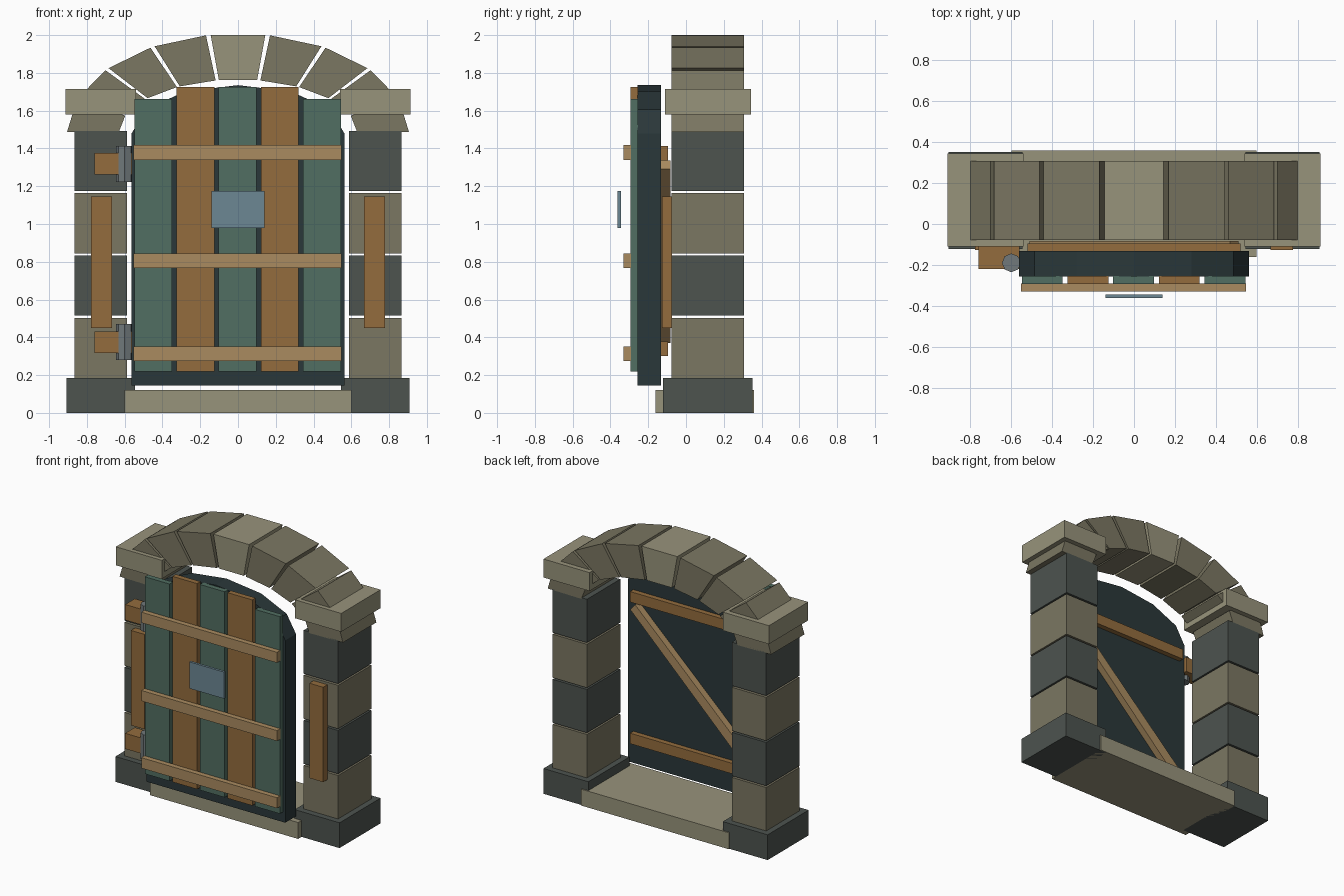
import bpy, bmesh, math
from mathutils import Matrix

if "Cube" in bpy.data.objects:
    bpy.data.objects.remove(bpy.data.objects["Cube"])


def material(name, rgb):
    m = bpy.data.materials.new(name)
    m.diffuse_color = (*[(c / 255) ** 2.2 for c in rgb], 1)
    m.use_nodes = True
    m.node_tree.nodes["Principled BSDF"].inputs["Base Color"].default_value = m.diffuse_color
    return m


PALE = material("pale_stone", (150, 146, 122))
STONE = material("stone", (122, 118, 98))
DARK = material("dark_stone", (78, 84, 80))
BACKING = material("door_backing", (46, 58, 60))
GREEN = material("green_paint", (82, 110, 98))
WOOD = material("wood", (146, 108, 64))
LIGHT_WOOD = material("light_wood", (168, 138, 96))
METAL = material("blue_metal", (108, 134, 146))
IRON = material("iron", (112, 120, 122))


def finish(name, bm, mat):
    bmesh.ops.recalc_face_normals(bm, faces=bm.faces)
    me = bpy.data.meshes.new(name)
    bm.to_mesh(me)
    bm.free()
    me.materials.append(mat)
    ob = bpy.data.objects.new(name, me)
    bpy.context.collection.objects.link(ob)
    return ob


def box(name, x, y, z, mat):
    """Box from (min, max) ranges on each axis."""
    bm = bmesh.new()
    size = [b - a for a, b in (x, y, z)]
    mid = [(a + b) / 2 for a, b in (x, y, z)]
    bmesh.ops.create_cube(bm, size=1, matrix=Matrix.Translation(mid) @ Matrix.Diagonal((*size, 1)))
    return finish(name, bm, mat)


def prism(name, profile, y, mat):
    """Extrude an (x, z) outline between two y values."""
    bm = bmesh.new()
    face = bm.faces.new([bm.verts.new((px, y[0], pz)) for px, pz in profile])
    out = bmesh.ops.extrude_face_region(bm, geom=[face])["geom"]
    bmesh.ops.translate(bm, vec=(0, y[1] - y[0], 0),
                        verts=[v for v in out if isinstance(v, bmesh.types.BMVert)])
    return finish(name, bm, mat)


def on_ellipse(a, b, deg, cz=1.48):
    t = math.radians(deg)
    return a * math.cos(t), cz + b * math.sin(t)


WALL_Y = (-0.078, 0.308)

# Threshold
box("threshold", (-0.6, 0.6), (-0.162, 0.36), (0, 0.12), PALE)

# Two stone pillars with plinth, stacked blocks, capital and wooden batten
for side, s in (("left", -1), ("right", 1)):
    def rng(a, b):
        return tuple(sorted((s * a, s * b)))
    box(side + "_plinth", rng(0.545, 0.908), (-0.122, 0.352), (0, 0.185), DARK)
    for i in range(4):
        z = 0.185 + i * 0.33
        box(f"{side}_pillar_block_{i + 1}", rng(0.587, 0.865), WALL_Y,
            (z, z + 0.318), DARK if i % 2 else STONE)
    box(side + "_capital", rng(0.54, 0.913), (-0.11, 0.345), (1.58, 1.715), PALE)
    box(side + "_batten", rng(0.667, 0.779), (-0.127, -0.074), (0.45, 1.145), WOOD)

# Arch of nine wedge stones on an elliptical curve
for i in range(9):
    a, b = i * 20 + 0.8, i * 20 + 19.2
    outline = [on_ellipse(0.905, 0.528, a), on_ellipse(0.905, 0.528, b),
               on_ellipse(0.632, 0.285, b), on_ellipse(0.632, 0.285, a)]
    prism("keystone" if i == 4 else f"arch_stone_{i + 1}", outline, WALL_Y,
          PALE if i == 4 else STONE)

# Door backing with faceted round top
outline = [(-0.563, 0.145), (0.563, 0.145)]
outline += [on_ellipse(0.563, 0.255, d) for d in range(0, 181, 30)]
prism("door_backing", outline, (-0.257, -0.133), BACKING)

# Front planks
for i in range(5):
    x = (i - 2) * 0.2235 - 0.002
    box(f"door_plank_{i + 1}", (x - 0.1, x + 0.1), (-0.294, -0.255),
        (0.22, 1.663 if i in (0, 4) else 1.726), WOOD if i % 2 else GREEN)

# Front cross bands and the lock plate standing off the door
for i, z in enumerate((0.275, 0.767, 1.34)):
    box(f"front_band_{i + 1}", (-0.552, 0.548), (-0.331, -0.292), (z, z + 0.077), LIGHT_WOOD)
box("lock_plate", (-0.14, 0.14), (-0.362, -0.344), (0.98, 1.175), METAL)

# Back rails and diagonal brace
for name, z in (("lower_back_rail", 0.3), ("upper_back_rail", 1.337)):
    box(name, (-0.52, 0.52), (-0.137, -0.095), (z, z + 0.077), WOOD)
prism("back_brace", [(-0.5, 0.37), (-0.44, 0.37), (0.51, 1.29), (0.47, 1.335), (-0.51, 0.41)],
      (-0.135, -0.082), LIGHT_WOOD)

# Hinges: wooden block and eight-sided pin
for name, z in (("lower_hinge", 0.375), ("upper_hinge", 1.318)):
    box(name + "_block", (-0.76, -0.56), (-0.22, -0.108), (z - 0.057, z + 0.057), WOOD)
    bm = bmesh.new()
    bmesh.ops.create_cone(bm, cap_ends=True, segments=8, radius1=0.046, radius2=0.046, depth=0.19,
                          matrix=Matrix.Translation((-0.6, -0.19, z)))
    finish(name + "_pin", bm, IRON)
